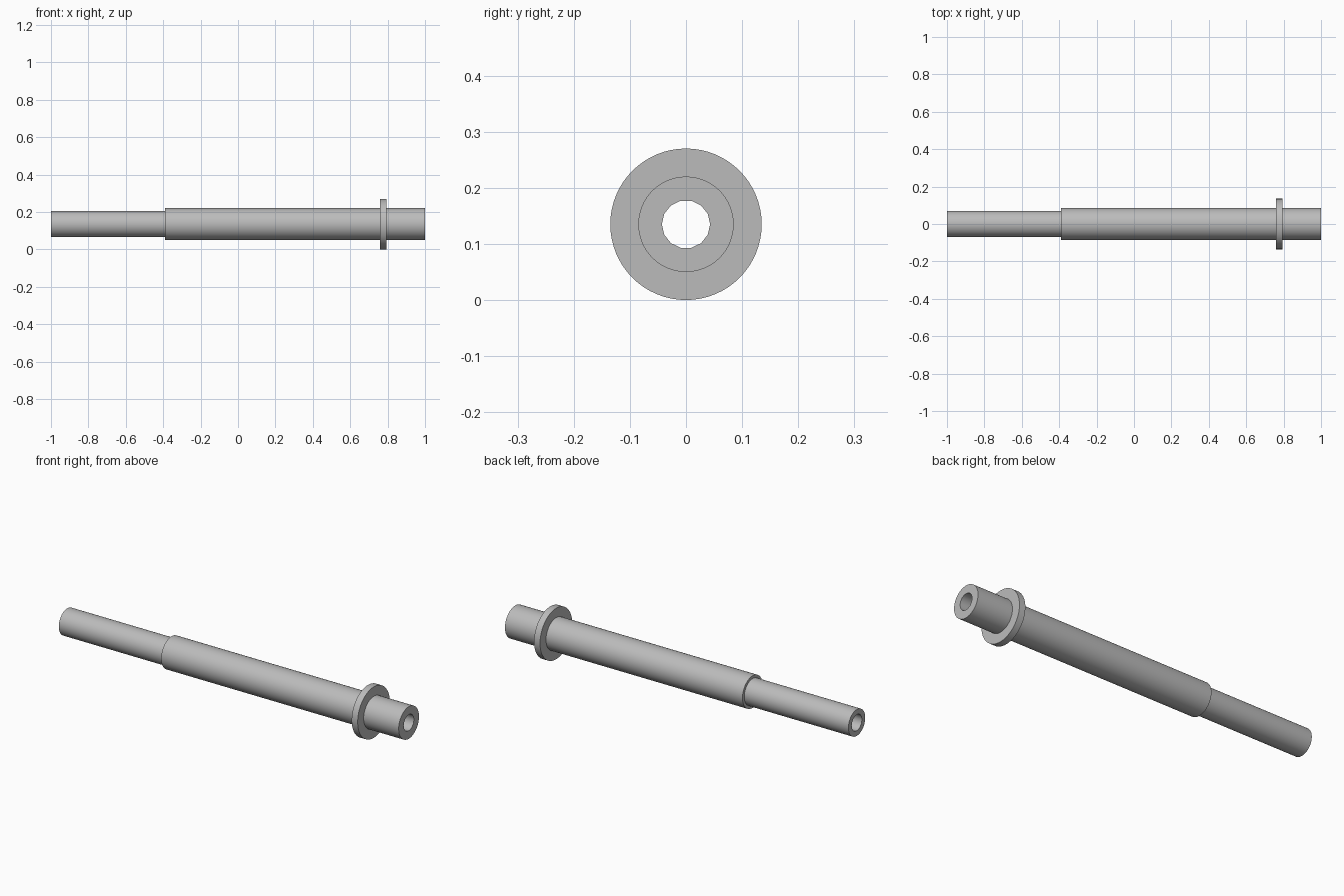
import bpy, bmesh, math

cube = bpy.data.objects.get("Cube")
if cube:
    bpy.data.objects.remove(cube, do_unlink=True)

AXIS_Z = 0.135
SLEEVE_R, SPIGOT_R, FLANGE_R, BORE_R = 0.085, 0.07, 0.135, 0.043

steel = bpy.data.materials.new("grey steel")
steel.use_nodes = True
steel.diffuse_color = (0.5, 0.5, 0.5, 1)
steel.node_tree.nodes["Principled BSDF"].inputs["Base Color"].default_value = (0.5, 0.5, 0.5, 1)


def ring(bm, x, radius, sides):
    """Circle of vertices around the x axis."""
    angles = [2 * math.pi * i / sides for i in range(sides)]
    return [bm.verts.new((x, radius * math.cos(a), radius * math.sin(a))) for a in angles]


def wall(bm, profile, sides):
    """Sweep an (x, radius) profile round the axis; return its two end edge loops."""
    rings = [ring(bm, x, r, sides) for x, r in profile]
    for a, b in zip(rings, rings[1:]):
        for i in range(sides):
            j = (i + 1) % sides
            bm.faces.new((a[i], a[j], b[j], b[i]))
    return [[bm.edges.get((r[i], r[i - 1])) for i in range(sides)]
            for r in (rings[0], rings[-1])]


def bored_part(name, outer, inner_radius, outer_sides, inner_sides):
    """Turned part with a straight hole and flat annular ends."""
    bm = bmesh.new()
    outer_ends = wall(bm, outer, outer_sides)
    inner_ends = wall(bm, [(outer[0][0], inner_radius), (outer[-1][0], inner_radius)], inner_sides)
    for out_loop, in_loop in zip(outer_ends, inner_ends):
        bmesh.ops.triangle_fill(bm, edges=out_loop + in_loop, use_beauty=True)
    bmesh.ops.recalc_face_normals(bm, faces=bm.faces)
    mesh = bpy.data.meshes.new(name)
    bm.to_mesh(mesh)
    bm.free()
    mesh.materials.append(steel)
    obj = bpy.data.objects.new(name, mesh)
    obj.location.z = AXIS_Z
    bpy.context.collection.objects.link(obj)
    bpy.ops.object.select_all(action="DESELECT")
    obj.select_set(True)
    bpy.context.view_layer.objects.active = obj
    bpy.ops.object.shade_smooth_by_angle(angle=math.radians(30))


# Hollow shaft: slim spigot stepping up to the wider sleeve
bored_part("stepped_shaft",
           [(-1, SPIGOT_R), (-0.39, SPIGOT_R), (-0.39, SLEEVE_R), (1, SLEEVE_R)],
           BORE_R, 64, 14)

# Thin collar fitted round the sleeve
bored_part("flange", [(0.76, FLANGE_R), (0.795, FLANGE_R)], SLEEVE_R, 64, 64)
